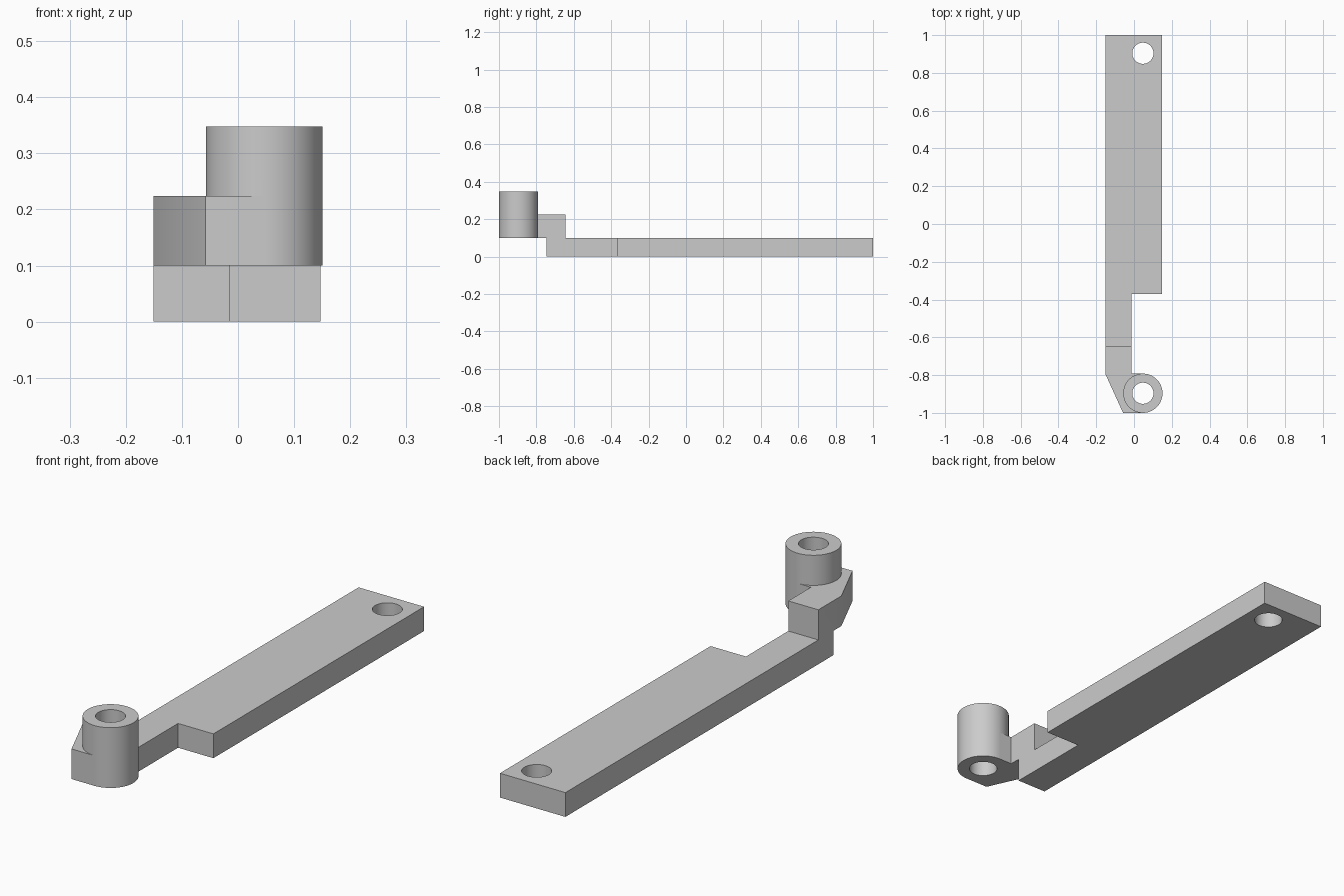
import bpy
import bmesh
import math
from mathutils import Matrix

cube = bpy.data.objects.get("Cube")
if cube:
    bpy.data.objects.remove(cube, do_unlink=True)

grey = bpy.data.materials.new("light_grey")
grey.use_nodes = True
colour = (0.6, 0.6, 0.6, 1)
grey.diffuse_color = colour
grey.node_tree.nodes["Principled BSDF"].inputs["Base Color"].default_value = colour


def finish(name, bm):
    bmesh.ops.recalc_face_normals(bm, faces=bm.faces)
    mesh = bpy.data.meshes.new(name)
    bm.to_mesh(mesh)
    bm.free()
    mesh.materials.append(grey)
    obj = bpy.data.objects.new(name, mesh)
    bpy.context.collection.objects.link(obj)
    return obj


def slab(name, outline, z0, z1):
    bm = bmesh.new()
    face = bm.faces.new([bm.verts.new((x, y, z0)) for x, y in outline])
    grown = bmesh.ops.extrude_face_region(bm, geom=[face])["geom"]
    verts = [v for v in grown if isinstance(v, bmesh.types.BMVert)]
    bmesh.ops.translate(bm, verts=verts, vec=(0, 0, z1 - z0))
    return finish(name, bm)


def cylinder(name, x, y, radius, z0, z1):
    bm = bmesh.new()
    bmesh.ops.create_cone(bm, cap_ends=True, segments=64, radius1=radius,
                          radius2=radius, depth=z1 - z0,
                          matrix=Matrix.Translation((x, y, (z0 + z1) / 2)))
    return finish(name, bm)


def combine(target, tool, operation):
    mod = target.modifiers.new(operation.title(), 'BOOLEAN')
    mod.operation, mod.solver, mod.object = operation, 'EXACT', tool
    bpy.context.view_layer.objects.active = target
    bpy.ops.object.modifier_apply(modifier=mod.name)
    bpy.data.objects.remove(tool, do_unlink=True)


left, step, right = -0.151, -0.014, 0.147
hole_x, boss_y, boss_r, bore_r = 0.047, -0.896, 0.104, 0.056
thick, arm_top, boss_top = 0.1, 0.224, 0.348

# Long flat plate with a narrowed front end
bracket = slab("lever_bracket", [
    (left, 1), (left, -0.745), (step, -0.745),
    (step, -0.37), (right, -0.37), (right, 1)], 0, thick)

# Raised arm with a chamfered corner, running tangent into the boss
arm = slab("raised_arm", [
    (left, -0.645), (left, -0.795), (-0.058, boss_y - boss_r),
    (hole_x, boss_y - boss_r), (hole_x, boss_y + boss_r),
    (step, boss_y + boss_r), (step, -0.645)], thick, arm_top)

# Cylindrical boss
boss = cylinder("boss", hole_x, boss_y, boss_r, thick, boss_top)
combine(arm, boss, 'UNION')
combine(bracket, arm, 'UNION')

# Bores through the boss and the far end of the plate
for y in (boss_y, 0.904):
    combine(bracket, cylinder("bore_cutter", hole_x, y, bore_r, -0.1, 0.5), 'DIFFERENCE')

bpy.ops.object.select_all(action='DESELECT')
bracket.select_set(True)
bpy.context.view_layer.objects.active = bracket
bpy.ops.object.shade_smooth_by_angle(angle=math.radians(25))
